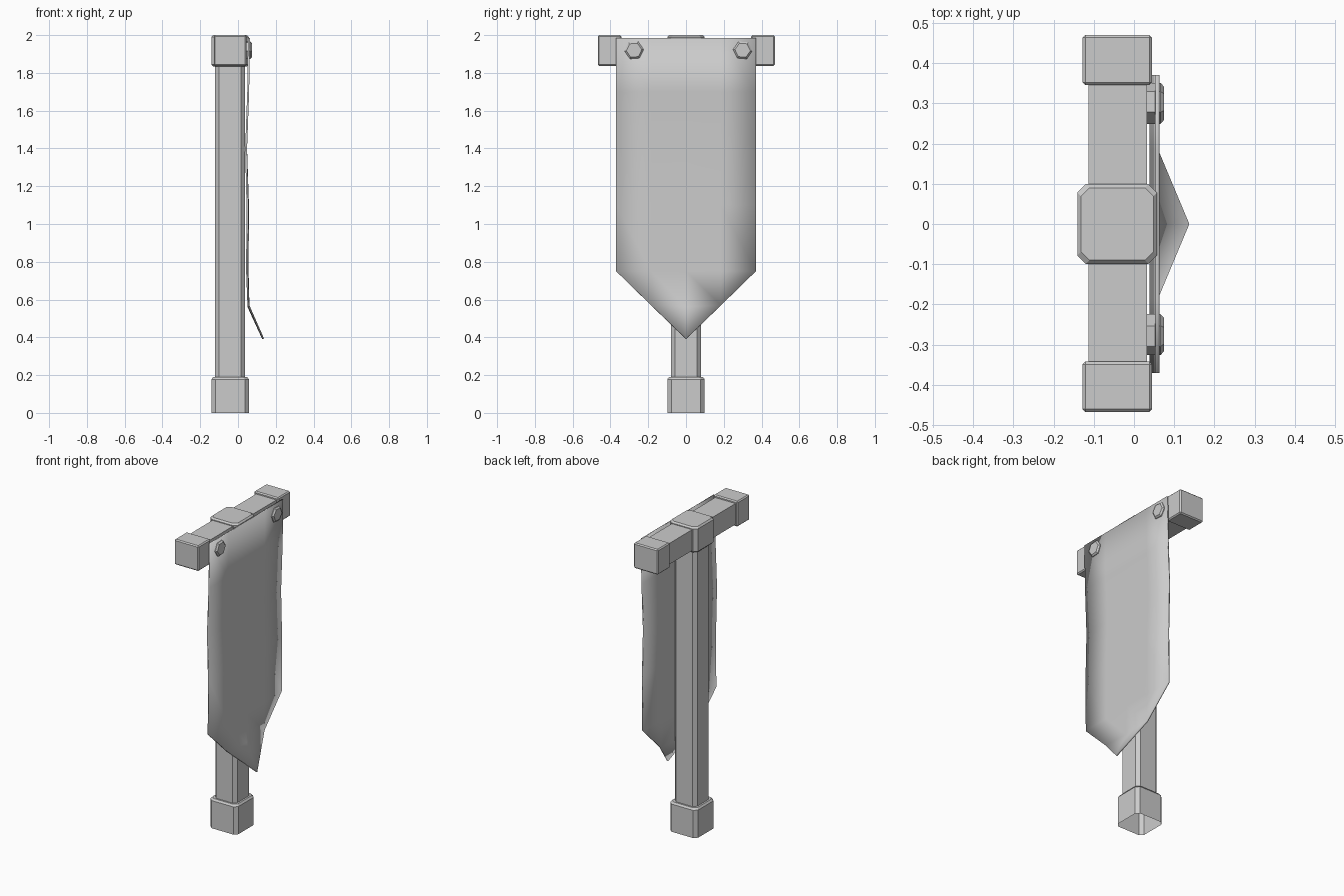
import bpy, bmesh, math

if "Cube" in bpy.data.objects:
    bpy.data.objects.remove(bpy.data.objects["Cube"])

CX = -0.042  # post axis in x


def make(name, verts, faces):
    me = bpy.data.meshes.new(name)
    me.from_pydata(verts, [], faces)
    bm = bmesh.new()
    bm.from_mesh(me)
    bmesh.ops.recalc_face_normals(bm, faces=bm.faces)
    bm.to_mesh(me)
    bm.free()
    ob = bpy.data.objects.new(name, me)
    bpy.context.collection.objects.link(ob)
    return ob


def loft(name, rings, cap_start=True, cap_end=True):
    n = len(rings[0])
    verts = [p for r in rings for p in r]
    faces = [(i * n + j, i * n + (j + 1) % n, (i + 1) * n + (j + 1) % n, (i + 1) * n + j)
             for i in range(len(rings) - 1) for j in range(n)]
    if cap_start:
        faces.append(tuple(range(n)))
    if cap_end:
        faces.append(tuple(range(len(verts) - n, len(verts))))
    return make(name, verts, faces)


def chamfered(h, z, c=0.021):
    # square with cut corners, half width h
    k = h - c
    pts = [(h, -k), (h, k), (k, h), (-k, h), (-h, k), (-h, -k), (-k, -h), (k, -h)]
    return [(CX + x, y, z) for x, y in pts]


def box(name, x0, x1, y0, y1, z0, z1, bevel=0):
    v = [(x, y, z) for x in (x0, x1) for y in (y0, y1) for z in (z0, z1)]
    f = [(0, 1, 3, 2), (4, 6, 7, 5), (0, 4, 5, 1), (2, 3, 7, 6), (0, 2, 6, 4), (1, 5, 7, 3)]
    ob = make(name, v, f)
    if bevel:
        m = ob.modifiers.new("bevel", 'BEVEL')
        m.width, m.segments = bevel, 1
    return ob


# Post with its flared foot, open underneath
loft("post", [chamfered(0.099, 0), chamfered(0.099, 0.178), chamfered(0.09, 0.19),
              chamfered(0.079, 0.19), chamfered(0.079, 1.86)], cap_start=False)

# Block joining post and crossbar
loft("joint_block", [chamfered(0.09, 1.835), chamfered(0.099, 1.845),
                     chamfered(0.099, 1.99), chamfered(0.09, 2.0)])

# Crossbar and end caps
box("crossbar", -0.113, 0.032, -0.36, 0.36, 1.85, 1.985)
for side, y0, y1 in (("left", -0.467, -0.342), ("right", 0.345, 0.47)):
    box("end_cap_" + side, -0.128, 0.045, y0, y1, 1.837, 2.0, 0.007)

# Hanging cloth with a pointed, outward curled tip
cols = [-0.37, -0.185, 0, 0.185, 0.37]
rows = [(1.985, 0.058), (1.7, 0.054), (1.4, 0.043), (1.1, 0.05), (0.75, 0.048)]
verts = [(x + (0.003 if abs(y) < 0.3 and z < 1.2 else 0), y, z) for z, x in rows for y in cols]
faces = [(i * 5 + j, i * 5 + j + 1, i * 5 + j + 6, i * 5 + j + 5)
         for i in range(4) for j in range(4)]
b = len(verts)
verts += [(0.055, -0.185, 0.57), (0.056, 0, 0.56), (0.055, 0.185, 0.57), (0.133, 0, 0.392)]
faces += [(20, 21, b), (21, 22, b + 1, b), (22, 23, b + 2, b + 1), (23, 24, b + 2),
          (b, b + 1, b + 3), (b + 1, b + 2, b + 3)]
cloth = make("banner_cloth", verts, faces)
m = cloth.modifiers.new("thickness", 'SOLIDIFY')
m.thickness, m.offset = 0.01, 0
bpy.context.view_layer.objects.active = cloth
cloth.select_set(True)
bpy.ops.object.shade_smooth_by_angle(angle=math.radians(40))


# Hexagonal bolts pinning the cloth
def hexagon(x, y, r, turn):
    return [(x, y + r * math.cos(turn + k * math.pi / 3),
             1.92 + r * math.sin(turn + k * math.pi / 3)) for k in range(6)]


for name, y, turn in (("bolt_left", -0.275, 0.08), ("bolt_right", 0.30, -0.08)):
    loft(name, [hexagon(0.028, y, 0.051, turn), hexagon(0.066, y, 0.051, turn),
                hexagon(0.075, y, 0.041, turn)])
